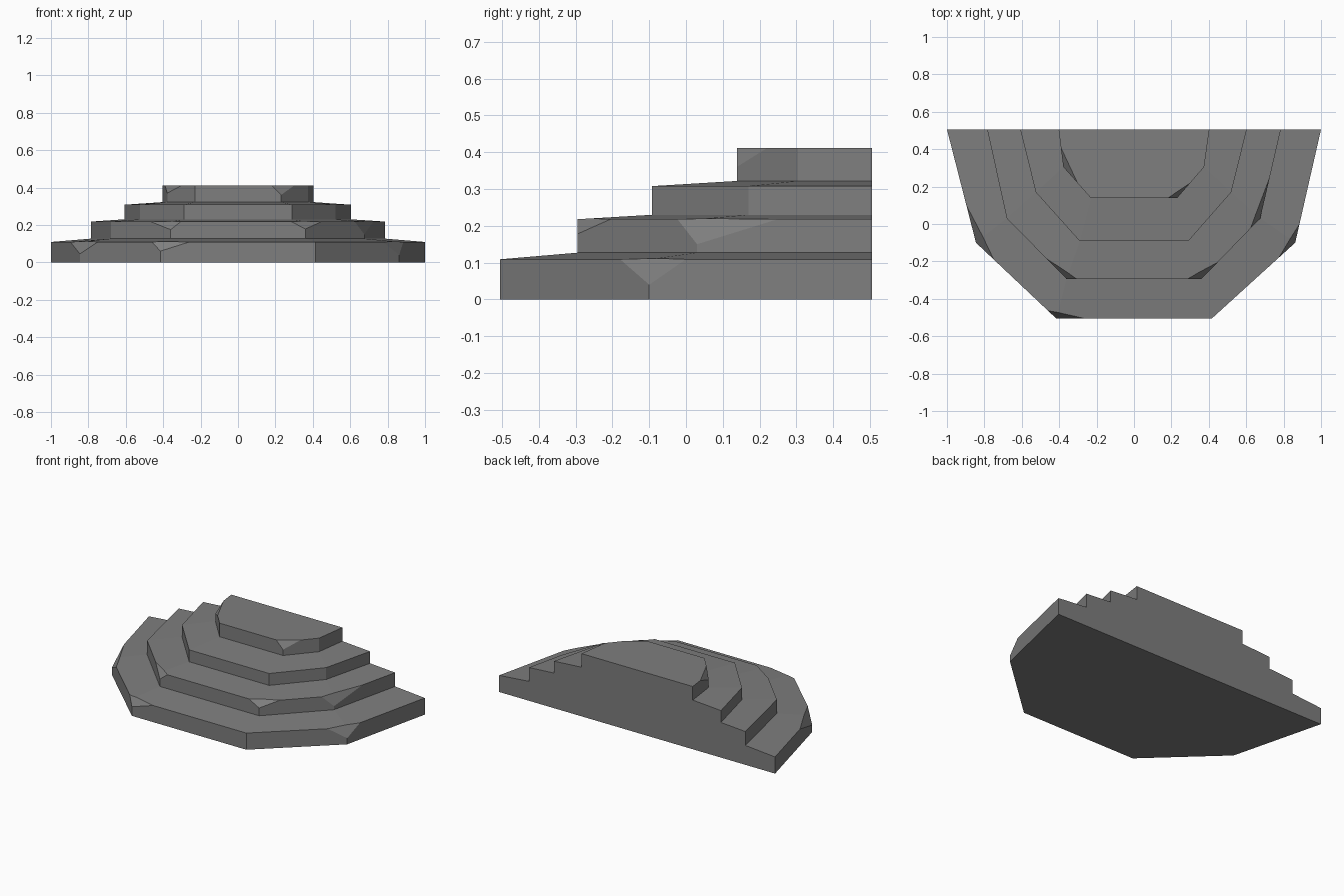
import bpy, bmesh
from mathutils import Vector

if "Cube" in bpy.data.objects:
    bpy.data.objects.remove(bpy.data.objects["Cube"])

stone = bpy.data.materials.new("grey stone")
stone.diffuse_color = (0.21, 0.21, 0.21, 1)
stone.use_nodes = True
stone.node_tree.nodes["Principled BSDF"].inputs["Base Color"].default_value = stone.diffuse_color

BACK = 0.506
# Half-octagon outlines, back left round the front to back right
OUTLINES = [
    [(-1, BACK), (-.845, -.1), (-.415, -.506), (.415, -.506), (.862, -.1), (1, BACK)],
    [(-.785, BACK), (-.68, .03), (-.36, -.295), (.36, -.295), (.675, .03), (.785, BACK)],
    [(-.608, BACK), (-.525, .17), (-.29, -.092), (.29, -.092), (.52, .17), (.603, BACK)],
    [(-.403, BACK), (-.378, .305), (-.23, .138), (.23, .138), (.375, .305), (.403, BACK)],
]
FOOT = [0, .127, .23, .322]     # where each wall starts
RIM = [.109, .218, .308, .411]  # outer top edge of each wall
# Chips per step: corner index, distance along previous edge, along next edge, lowest z
CHIPS = [
    [(1, .206, .131, .045), (2, .062, .155, .06), (4, .118, .102, .04)],
    [(2, .155, .055, .175), (3, .075, .125, .178), (4, .074, .225, .15)],
    [],
    [(1, .105, .115, .37), (3, .05, .108, .36)],
]


def chip(bm, ring, z, index, before, after, low):
    """Slice one corner off the rim and close the cut."""
    c, p, n = (Vector((*ring[i], z)) for i in (index, index - 1, index + 1))
    a = c + (p - c).normalized() * before
    b = c + (n - c).normalized() * after
    d = Vector((c.x, c.y, low))
    normal = (b - a).cross(d - a).normalized()
    if normal.dot(c - a) < 0:
        normal.negate()
    cut = bmesh.ops.bisect_plane(
        bm, geom=bm.verts[:] + bm.edges[:] + bm.faces[:], dist=1e-5,
        plane_co=a, plane_no=normal, clear_outer=True)
    edges = [e for e in cut["geom_cut"] if isinstance(e, bmesh.types.BMEdge)]
    if edges:
        bmesh.ops.edgeloop_fill(bm, edges=edges)


def step(i):
    """One stair tier: upright wall, gently sloping tread, chipped corners."""
    bm = bmesh.new()
    last = i == len(OUTLINES) - 1
    levels = [(OUTLINES[i], FOOT[i]), (OUTLINES[i], RIM[i])]
    if not last:
        levels.append((OUTLINES[i + 1], FOOT[i + 1]))
    rings = [[bm.verts.new((x, y, z)) for x, y in o] for o, z in levels]
    for lo, hi in zip(rings, rings[1:]):
        for k in range(6):
            m = (k + 1) % 6
            bm.faces.new((lo[k], lo[m], hi[m], hi[k]))
    if i == 0:
        bm.faces.new(rings[0][::-1])
    if last:
        bm.faces.new(rings[-1])
    for c in CHIPS[i]:
        chip(bm, OUTLINES[i], RIM[i], *c)
    # Outward normals: the tier is convex, so compare with its centre
    bm.normal_update()
    centre = Vector((0, .3, (FOOT[i] + RIM[i]) / 2))
    for f in bm.faces:
        if f.normal.dot(f.calc_center_median() - centre) < 0:
            f.normal_flip()
    name = ("bottom", "second", "third", "top")[i] + "_step"
    me = bpy.data.meshes.new(name)
    bm.to_mesh(me)
    bm.free()
    me.materials.append(stone)
    bpy.context.collection.objects.link(bpy.data.objects.new(name, me))


for i in range(4):
    step(i)
